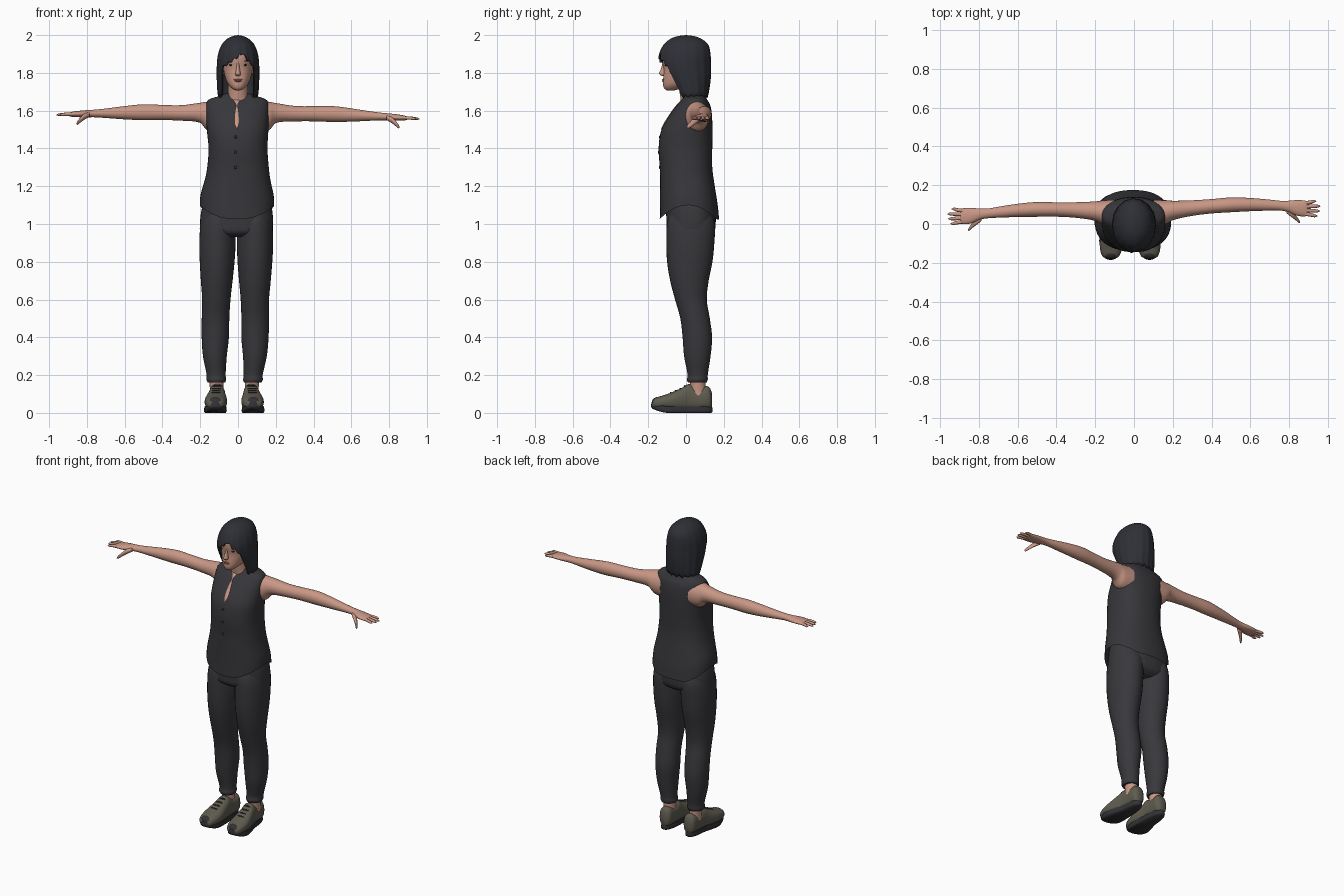
import bpy, bmesh, math
from mathutils import Vector


def mat(name, r, g, b):
    m = bpy.data.materials.new(name)
    m.diffuse_color = (r, g, b, 1)
    return m


SKIN = mat("skin", 0.58, 0.31, 0.235)
LIPS = mat("lips", 0.42, 0.17, 0.14)
HAIR = mat("dark hair", 0.027, 0.029, 0.036)
SHIRT = mat("charcoal shirt", 0.038, 0.038, 0.044)
PANTS = mat("charcoal trousers", 0.040, 0.039, 0.045)
SHOE = mat("olive shoe", 0.115, 0.108, 0.08)
SOLE = mat("dark sole", 0.032, 0.032, 0.036)
EYE = mat("dark eye", 0.03, 0.022, 0.02)
BUTTON = mat("navy button", 0.02, 0.022, 0.04)


def sample(keys, t):
    """Smooth (Hermite) interpolation of key rows (t, c1, c2, r1, r2)."""
    i = 0
    while i < len(keys) - 2 and t > keys[i + 1][0]:
        i += 1

    def tangent(j, k):
        a, b = keys[max(j - 1, 0)], keys[min(j + 1, len(keys) - 1)]
        return (b[k] - a[k]) / (b[0] - a[0])
    p, q = keys[i], keys[i + 1]
    h = q[0] - p[0]
    s = (t - p[0]) / h
    return [(2*s**3 - 3*s*s + 1) * p[k] + (s**3 - 2*s*s + s) * h * tangent(i, k)
            + (3*s*s - 2*s**3) * q[k] + (s**3 - s*s) * h * tangent(i + 1, k)
            for k in range(1, 5)]


def finish(name, bm, material, sharp=60):
    bmesh.ops.recalc_face_normals(bm, faces=bm.faces)
    me = bpy.data.meshes.new(name)
    bm.to_mesh(me)
    bm.free()
    me.materials.append(material)
    me.shade_smooth()
    me.set_sharp_from_angle(angle=math.radians(sharp))
    ob = bpy.data.objects.new(name, me)
    bpy.context.collection.objects.link(ob)
    return ob


def skin_rings(bm, rings, caps):
    for a, b in zip(rings, rings[1:]):
        for j in range(len(a)):
            k = (j + 1) % len(a)
            bm.faces.new((a[j], a[k], b[k], b[j]))
    if caps:
        bm.faces.new(rings[0])
        bm.faces.new(rings[-1])


def loft(name, keys, material, axis="z", n=2.0, sides=32, steps=4, caps=True, warp=None):
    """Skin superellipse sections along an axis."""
    bm = bmesh.new()
    rings = []
    ts = [a[0] + (b[0] - a[0]) * i / steps for a, b in zip(keys, keys[1:]) for i in range(steps)]
    for t in ts + [keys[-1][0]]:
        c1, c2, r1, r2 = sample(keys, t)
        ring = []
        for j in range(sides):
            a = 2 * math.pi * j / sides
            c, s = math.cos(a), math.sin(a)
            u = c1 + r1 * math.copysign(abs(c) ** (2 / n), c)
            v = c2 + r2 * math.copysign(abs(s) ** (2 / n), s)
            p = {"z": (u, v, t), "y": (u, t, v), "x": (t, u, v)}[axis]
            ring.append(bm.verts.new(warp(Vector(p)) if warp else p))
        rings.append(ring)
    skin_rings(bm, rings, caps)
    return finish(name, bm, material)


def ellipsoid(name, loc, radii, material):
    bm = bmesh.new()
    bmesh.ops.create_uvsphere(bm, u_segments=16, v_segments=10, radius=1)
    for v in bm.verts:
        v.co = Vector([l + r * c for l, r, c in zip(loc, radii, v.co)])
    return finish(name, bm, material)


# Shirt: flared, with a curved hem that rises at the sides
shirt_keys = [(1.025, -.005, .018, .197, .157), (1.1, -.005, .015, .194, .153),
              (1.2, -.003, .007, .178, .145), (1.3, 0, 0, .163, .139),
              (1.4, 0, -.003, .156, .142), (1.5, -.002, .005, .163, .135),
              (1.58, -.003, .026, .166, .111), (1.63, -.003, .04, .165, .088),
              (1.66, -.003, .045, .15, .066), (1.68, 0, .045, .09, .056), (1.69, 0, .04, .066, .052)]


def hem(v):
    w = max(0, min(1, (1.25 - v.z) / 0.225))
    side = max(0, 1 - ((v.y - .01) / .15) ** 2)
    v.z += 0.075 * side * w
    return v


def shirt_front(z):
    c = sample(shirt_keys, z)
    return c[1] - c[3]


loft("shirt", shirt_keys, SHIRT, n=2.35, sides=48, caps=False, warp=hem)
# Keyhole neckline and buttons
loft("neckline_opening", [(z, -.006, shirt_front(z) + .002, r, .005) for z, r in
     ((1.5, .001), (1.53, .011), (1.56, .012), (1.6, .008), (1.63, .004), (1.65, .014), (1.67, .03))], SKIN)
for z in (1.46, 1.38, 1.30):
    ellipsoid("button", (-.012, shirt_front(z), z), (.008, .004, .008), BUTTON)

# Trousers: hips plus mirrored legs; the lower body sits slightly off centre
loft("trouser_hips", [(.93, -.012, .025, .1, .09), (.955, -.01, .025, .18, .122), (1.0, -.008, .027, .193, .13),
                      (1.08, -.006, .025, .186, .13), (1.16, -.004, .015, .165, .12)], PANTS, n=2.3, sides=40)
leg_keys = [(.16, .096, .06, .046, .049), (.175, .097, .06, .052, .055), (.2, .098, .062, .05, .053),
            (.3, .106, .06, .063, .07), (.4, .105, .06, .072, .078), (.5, .105, .048, .073, .078),
            (.6, .102, .026, .075, .084), (.7, .101, .018, .084, .102), (.8, .1, .02, .092, .12),
            (.9, .0995, .023, .096, .127), (1.0, .098, .026, .092, .127), (1.06, .095, .026, .08, .11)]
shoe_keys = [(-.178, .1, .045, .026, .016), (-.165, .1, .05, .044, .028), (-.12, .098, .056, .058, .037),
             (-.07, .096, .062, .058, .049), (-.02, .093, .072, .049, .062), (.015, .09, .082, .043, .071),
             (.06, .088, .075, .041, .06), (.11, .087, .08, .041, .062), (.128, .087, .075, .034, .054),
             (.137, .087, .07, .02, .035)]


def sole_warp(v, s, x0):
    heel = max(0, min(1, (v.y + .08) / .1))
    v.x = s * (v.x * (1 - .28 * heel) + .1 - .012 * heel) + x0
    v.z += .025 * max(0, min(1, (-v.y - .1) / .085)) ** 1.5
    return v


def offset(v, s, z_dependent=False):
    v.x = s * v.x + (-.02 + (.012 * v.z if z_dependent else 0))
    return v


for s, side in ((-1, "right"), (1, "left")):
    loft(side + "_trouser_leg", leg_keys, PANTS, warp=lambda v: offset(v, s, True))
    loft(side + "_ankle", [(.08, .092, .065, .036, .044), (.13, .093, .063, .036, .04), (.2, .096, .06, .04, .042)],
         SKIN, warp=lambda v: offset(v, s))
    loft(side + "_shoe", shoe_keys, SHOE, axis="y", n=2.4, warp=lambda v: offset(v, s))
    loft(side + "_sole", [(0, 0, -.022, .056, .155), (.008, 0, -.022, .062, .163), (.034, 0, -.022, .06, .16)],
         SOLE, n=2.5, sides=40, warp=lambda v: sole_warp(v, s, -.02))
    # Dark toe guard and laces
    ellipsoid(side + "_toe_guard", (s * .1 - .02, -.15, .058), (.045, .03, .026), SOLE)
    for y in (-.08, -.055, -.03, -.005):
        c = sample(shoe_keys, y)
        ellipsoid(side + "_lace", (s * c[0] - .02, y, c[1] + c[3] - .001), (.024, .005, .005), SOLE)

# Arms, hands, fingers and thumbs
arm_keys = [(.1, .055, 1.57, .07, .085), (.165, .06, 1.572, .062, .075), (.2, .068, 1.588, .05, .053),
            (.3, .077, 1.586, .04, .041), (.4, .083, 1.587, .037, .04), (.5, .087, 1.587, .038, .042),
            (.6, .085, 1.583, .034, .035), (.7, .079, 1.579, .028, .025), (.76, .074, 1.577, .025, .02),
            (.8, .07, 1.575, .03, .019), (.84, .063, 1.573, .04, .017), (.88, .06, 1.571, .041, .013),
            (.895, .06, 1.57, .036, .009)]


def arm_pose(v, s):
    k = max(0, v.x - .15) / .6
    return Vector((s * v.x, v.y + s * .02 * min(k, 1), v.z - s * .008 * k))


for s, side in ((-1, "right"), (1, "left")):
    pose = lambda v: arm_pose(v, s)
    loft(side + "_arm", arm_keys, SKIN, axis="x", sides=24, warp=pose)
    for i, tip in enumerate((.945, .958, .96, .94)):
        y0, y1 = .033 + .018 * i, .022 + .025 * i
        loft(side + "_finger", [(.87, y0, 1.571, .0095, .0095), (.91, (y0 + y1) / 2, 1.571, .0095, .009),
                                (tip - .012, y1, 1.568, .0075, .007), (tip, y1, 1.567, .002, .002)],
             SKIN, axis="x", sides=10, steps=3, warp=pose)
    loft(side + "_thumb", [(.785, .05, 1.572, .014, .012), (.815, .03, 1.558, .017, .016),
                           (.838, .008, 1.538, .012, .013), (.85, -.006, 1.526, .009, .01),
                           (.856, -.011, 1.521, .003, .003)], SKIN, axis="x", sides=12, steps=3, warp=pose)

# Neck and head
loft("neck", [(1.6, 0, .035, .07, .06), (1.65, 0, .035, .064, .062), (1.69, 0, .025, .054, .058),
              (1.77, 0, .015, .054, .06)], SKIN)
loft("head", [(1.708, 0, -.08, .014, .022), (1.716, 0, -.073, .03, .042), (1.74, 0, -.048, .053, .074),
              (1.78, 0, -.03, .069, .09), (1.82, 0, -.016, .077, .102), (1.88, 0, -.014, .083, .113),
              (1.93, 0, -.008, .078, .107), (1.97, 0, 0, .05, .07)], SKIN, n=2.15, sides=40)
loft("nose", [(1.784, 0, -.118, .009, .01), (1.791, 0, -.12, .0145, .02), (1.8, 0, -.121, .013, .021),
              (1.825, 0, -.118, .009, .013), (1.855, 0, -.118, .006, .007)], SKIN, sides=16)
ellipsoid("upper_lip", (0, -.119, 1.764), (.023, .007, .004), LIPS)
ellipsoid("lower_lip", (0, -.119, 1.757), (.019, .008, .005), LIPS)
for s in (-1, 1):
    ellipsoid("eye", (s * .034, -.107, 1.842), (.015, .008, .0055), EYE)
    ellipsoid("eyebrow", (s * .035, -.112, 1.862), (.018, .006, .003), HAIR)
    ellipsoid("ear", (s * .082, -.005, 1.82), (.01, .02, .03), SKIN)

# Hair: a shell whose lower edge is a swept fringe in front and long behind
hair_keys = [(1.66, 0, .03, .1, .08), (1.69, 0, .027, .107, .092), (1.78, 0, .006, .112, .125),
             (1.85, 0, -.007, .111, .138), (1.9, 0, -.006, .105, .135), (1.95, 0, 0, .086, .117),
             (1.98, 0, 0, .058, .082), (1.995, 0, 0, .028, .042), (2.0, 0, 0, .0015, .002)]


def hair_end(phi):
    x = .11 * math.sin(phi)
    fringe = 1.905 - .075 * (abs(x - .025) / (.105 if x < .025 else .06))
    fringe += .006 * math.sin(23 * phi)
    w = max(0, min(1, (abs(phi) - math.radians(48)) / math.radians(7)))
    w = w * w * (3 - 2 * w)
    return fringe * (1 - w) + (1.675 + .007 * math.sin(17 * phi)) * w


bm = bmesh.new()
rings = []
for i in range(29):
    ring = []
    for j in range(144):
        phi = 2 * math.pi * j / 144 - math.pi
        z = 2.0 - (2.0 - hair_end(phi)) * (i / 28) ** 1.7
        c = sample(hair_keys, z)
        k = 1 + .012 * math.sin(16 * phi + 1) * (i / 28)
        ring.append(bm.verts.new((c[2] * k * math.sin(phi), c[1] - c[3] * k * math.cos(phi), z)))
    rings.append(ring)
skin_rings(bm, rings, False)
bm.faces.new(rings[0])
hair = finish("hair", bm, HAIR)
shell = hair.modifiers.new("thickness", "SOLIDIFY")
shell.thickness = .008
shell.offset = -1
